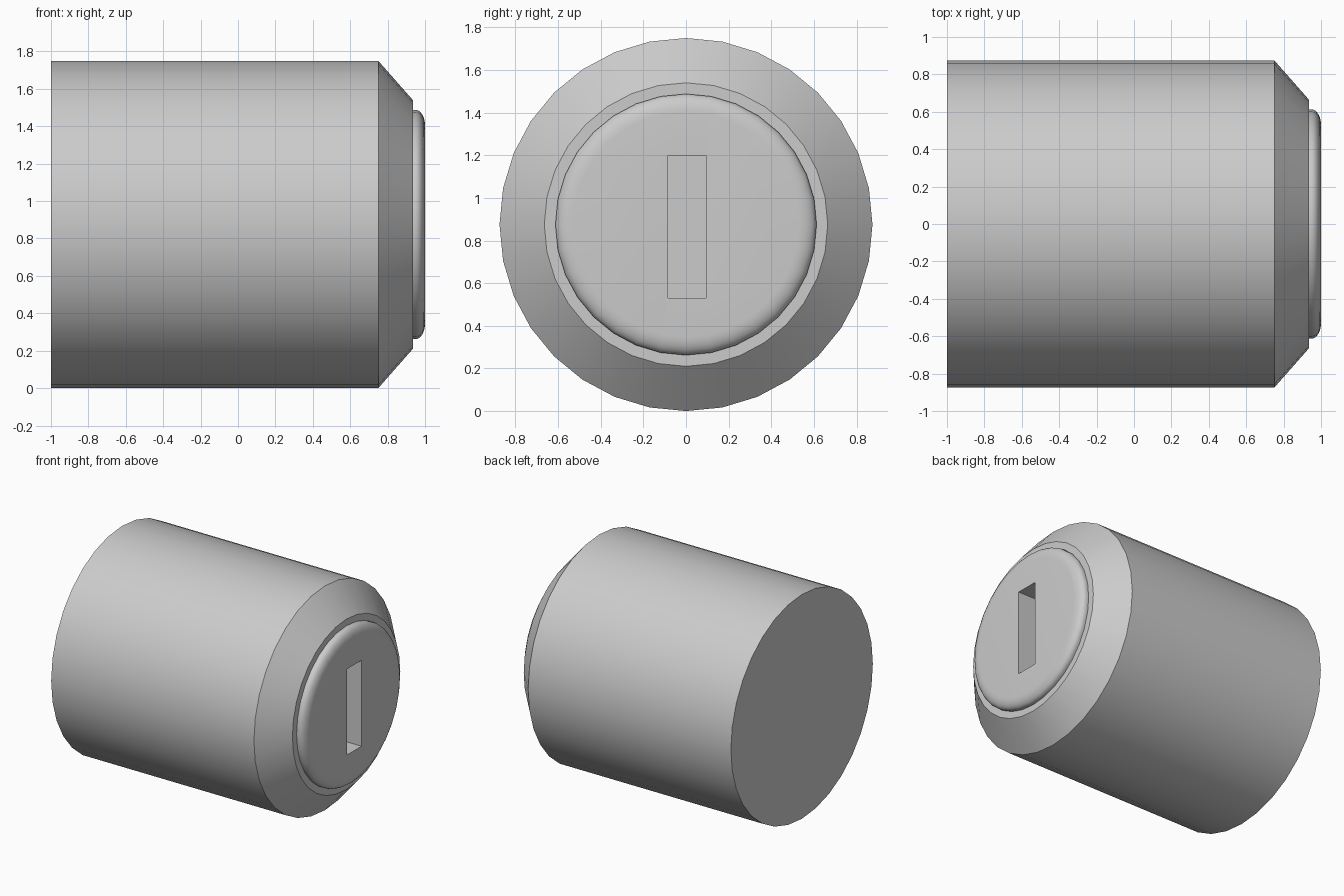
import bpy, bmesh
from math import sin, cos, pi, radians

if "Cube" in bpy.data.objects:
    bpy.data.objects.remove(bpy.data.objects["Cube"])

SIDES, AXIS_Z = 32, 0.875

# Lathe profile (x, radius): barrel, chamfer, flat rim, rounded plug
profile = [(-1, 0.875), (0.75, 0.875), (0.935, 0.665), (0.935, 0.613)]
for i in range(7):
    a = radians(15 * i)
    profile.append((0.95 + 0.05 * sin(a), 0.528 + 0.085 * cos(a)))

bm = bmesh.new()
rings = [[bm.verts.new((x, r * sin(2 * pi * k / SIDES), AXIS_Z + r * cos(2 * pi * k / SIDES)))
          for k in range(SIDES)] for x, r in profile]
for j, (a, b) in enumerate(zip(rings, rings[1:])):
    for k in range(SIDES):
        n = (k + 1) % SIDES
        f = bm.faces.new((a[k], a[n], b[n], b[k]))
        f.smooth = j >= 3
bm.faces.new(rings[0])
bm.faces.new(rings[-1])
bmesh.ops.recalc_face_normals(bm, faces=bm.faces)
mesh = bpy.data.meshes.new("lock_cylinder")
bm.to_mesh(mesh)
bm.free()
# Keep the rim, plug base and body edges crisp; only the rounded plug edge is smooth
mesh.set_sharp_from_angle(angle=radians(35))
lock = bpy.data.objects.new("lock_cylinder", mesh)
bpy.context.collection.objects.link(lock)

# Key slot cutter
bpy.ops.mesh.primitive_cube_add(size=1, location=(0.85, 0.005, 0.865))
cutter = bpy.context.object
cutter.name = "key_slot_cutter"
cutter.scale = (0.7, 0.178, 0.67)
cutter.hide_render = True
cutter.display_type = 'WIRE'

cut = lock.modifiers.new("key_slot", 'BOOLEAN')
cut.operation = 'DIFFERENCE'
cut.solver = 'EXACT'
cut.object = cutter
